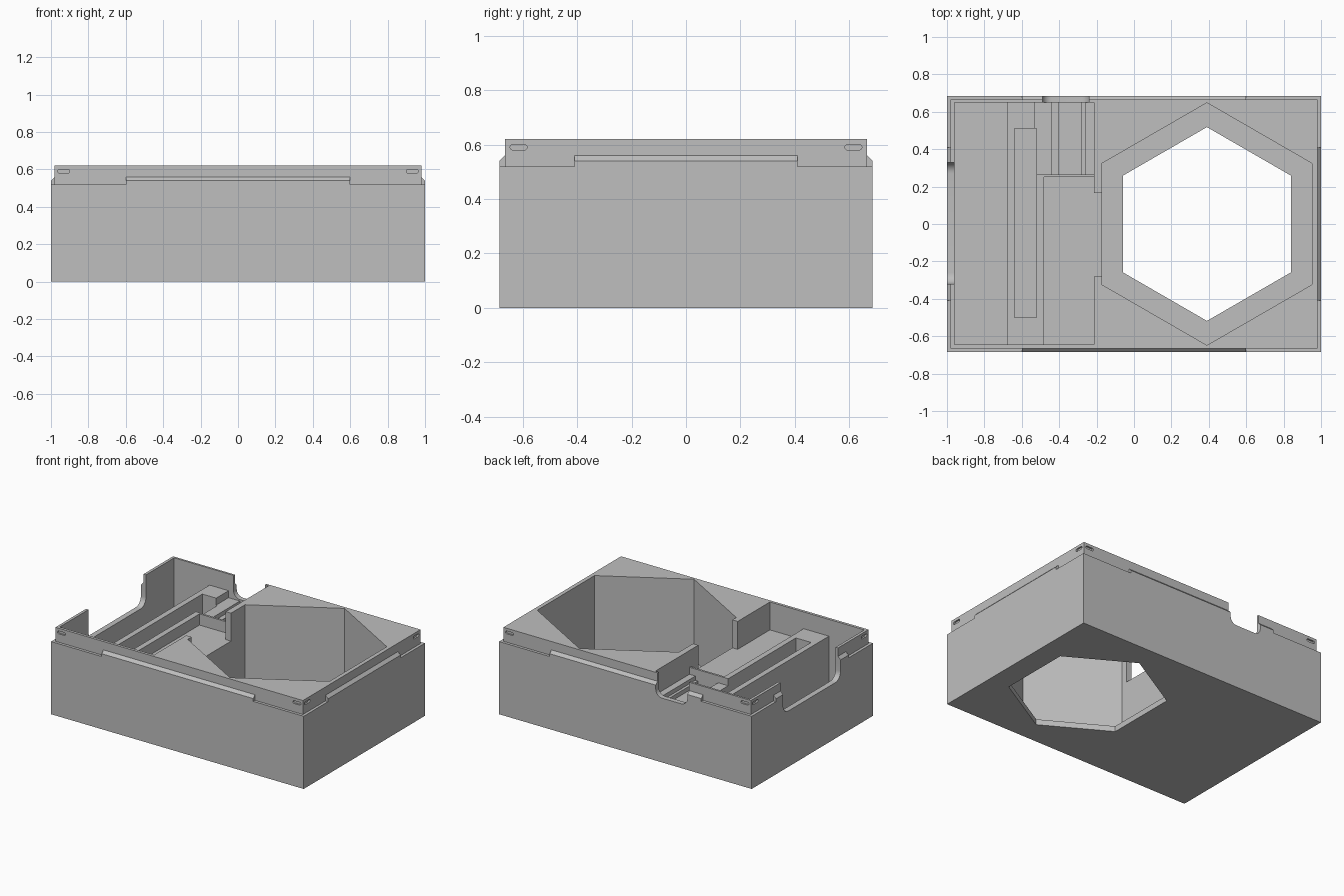
import bpy, bmesh, math

cube = bpy.data.objects.get("Cube")
if cube:
    bpy.data.objects.remove(cube, do_unlink=True)

grey = bpy.data.materials.new("plain grey")
grey.use_nodes = True
grey.diffuse_color = (0.52, 0.52, 0.52, 1)
grey.node_tree.nodes["Principled BSDF"].inputs["Base Color"].default_value = grey.diffuse_color


def prism(name, profile, axis, lo, hi):
    """Extrude a 2D profile along an axis; profile is (y,z), (x,z) or (x,y)."""
    bm = bmesh.new()

    def place(p, h):
        a, b = p
        return {"x": (h, a, b), "y": (a, h, b), "z": (a, b, h)}[axis]

    face = bm.faces.new([bm.verts.new(place(p, lo)) for p in profile])
    made = bmesh.ops.extrude_face_region(bm, geom=[face])["geom"]
    for v in made:
        if isinstance(v, bmesh.types.BMVert):
            v.co["xyz".index(axis)] = hi
    bmesh.ops.recalc_face_normals(bm, faces=bm.faces)
    mesh = bpy.data.meshes.new(name)
    bm.to_mesh(mesh)
    bm.free()
    mesh.materials.append(grey)
    obj = bpy.data.objects.new(name, mesh)
    bpy.context.collection.objects.link(obj)
    return obj


def box(name, x0, x1, y0, y1, z0, z1):
    return prism(name, [(x0, y0), (x1, y0), (x1, y1), (x0, y1)], "z", z0, z1)


def arc(cx, cy, r, start, end, steps=8):
    return [(cx + r * math.cos(math.radians(start + (end - start) * i / steps)),
             cy + r * math.sin(math.radians(start + (end - start) * i / steps)))
            for i in range(steps + 1)]


def u_shape(a, b, bottom, r):
    return ([(b, 1), (a, 1)] + arc(a + r, bottom + r, r, 180, 270)
            + arc(b - r, bottom + r, r, 270, 360))


def stadium(c, z, half, r):
    return arc(c + half - r, z, r, -90, 90) + arc(c - half + r, z, r, 90, 270)


def hexagon(r):
    return [(0.39 + x, y) for x, y in arc(0, 0, r, 30, 330, 5)]


def combine(target, tool, operation):
    tool.hide_render = True
    mod = target.modifiers.new(tool.name, "BOOLEAN")
    mod.operation = operation
    mod.solver = "EXACT"
    mod.object = tool
    bpy.context.view_layer.objects.active = target
    bpy.ops.object.modifier_apply(modifier=mod.name)
    bpy.data.objects.remove(tool, do_unlink=True)


W, D, INSET = 1.0, 0.685, 0.02
BODY_TOP, TOP = 0.52, 0.62
FLOOR = 0.04

# Main body, raised lip and chamfered snap ridges
tray = box("tray", -W, W, -D, D, 0, BODY_TOP)
combine(tray, box("lip", INSET - W, W - INSET, INSET - D, D - INSET, 0.3, TOP), "UNION")


def ridge(half):
    i = half - INSET
    return [(-half, 0.4), (half, 0.4), (half, 0.54), (i, 0.56), (-i, 0.56), (-half, 0.54)]


combine(tray, prism("long_ridges", ridge(D), "x", -0.6, 0.6), "UNION")
combine(tray, prism("short_ridges", ridge(W), "y", -0.41, 0.41), "UNION")

# Hexagonal well with a smaller hole through its floor
cutters = [
    prism("hex_well", hexagon(0.648), "z", FLOOR, 1),
    prism("hex_hole", hexagon(0.518), "z", -0.1, 0.3),
]

# Stepped compartments: x0, x1, y0, y1, floor height
pockets = {
    "upper_cavity": (-0.96, -0.213, -0.645, 0.65, 0.50),
    "side_trench": (-0.96, -0.68, -0.645, 0.65, FLOOR),
    "board_tray": (-0.48, -0.213, -0.645, 0.25, 0.42),
    "well_opening": (-0.3, -0.1, -0.28, 0.165, 0.42),
    "socket_bed": (-0.53, -0.213, 0.265, 0.65, 0.45),
    "socket_channel": (-0.44, -0.26, 0.265, 0.65, 0.42),
    "socket_groove": (-0.405, -0.28, 0.265, 0.65, 0.39),
    "long_slot": (-0.64, -0.52, -0.50, 0.51, FLOOR),
}
for name, (x0, x1, y0, y1, z) in pockets.items():
    cutters.append(box(name, x0, x1, y0, y1, z, 1))

# Rounded cable notches in the left-hand end and the back wall
cutters.append(prism("end_notch", u_shape(-0.32, 0.33, 0.40, 0.06), "x", -1.1, -0.95))
cutters.append(prism("back_notch", u_shape(-0.49, -0.24, 0.46, 0.05), "y", 0.64, 0.8))

# Shallow latch slots near each corner of the lip
for s in (-1, 1):
    for t in (-1, 1):
        y_in, x_in = t * (D - INSET - 0.012), t * (W - INSET - 0.012)
        cutters.append(prism("long_side_latch", stadium(s * 0.932, 0.59, 0.032, 0.01), "y", y_in, t))
        cutters.append(prism("short_side_latch", stadium(s * 0.615, 0.59, 0.031, 0.01), "x", x_in, t * 1.2))

for c in cutters:
    combine(tray, c, "DIFFERENCE")

tray.data.materials.clear()
tray.data.materials.append(grey)
for p in tray.data.polygons:
    p.material_index = 0

# Smooth the fillets only
bpy.ops.object.select_all(action="DESELECT")
tray.select_set(True)
bpy.context.view_layer.objects.active = tray
bpy.ops.object.shade_smooth_by_angle(angle=math.radians(25))
